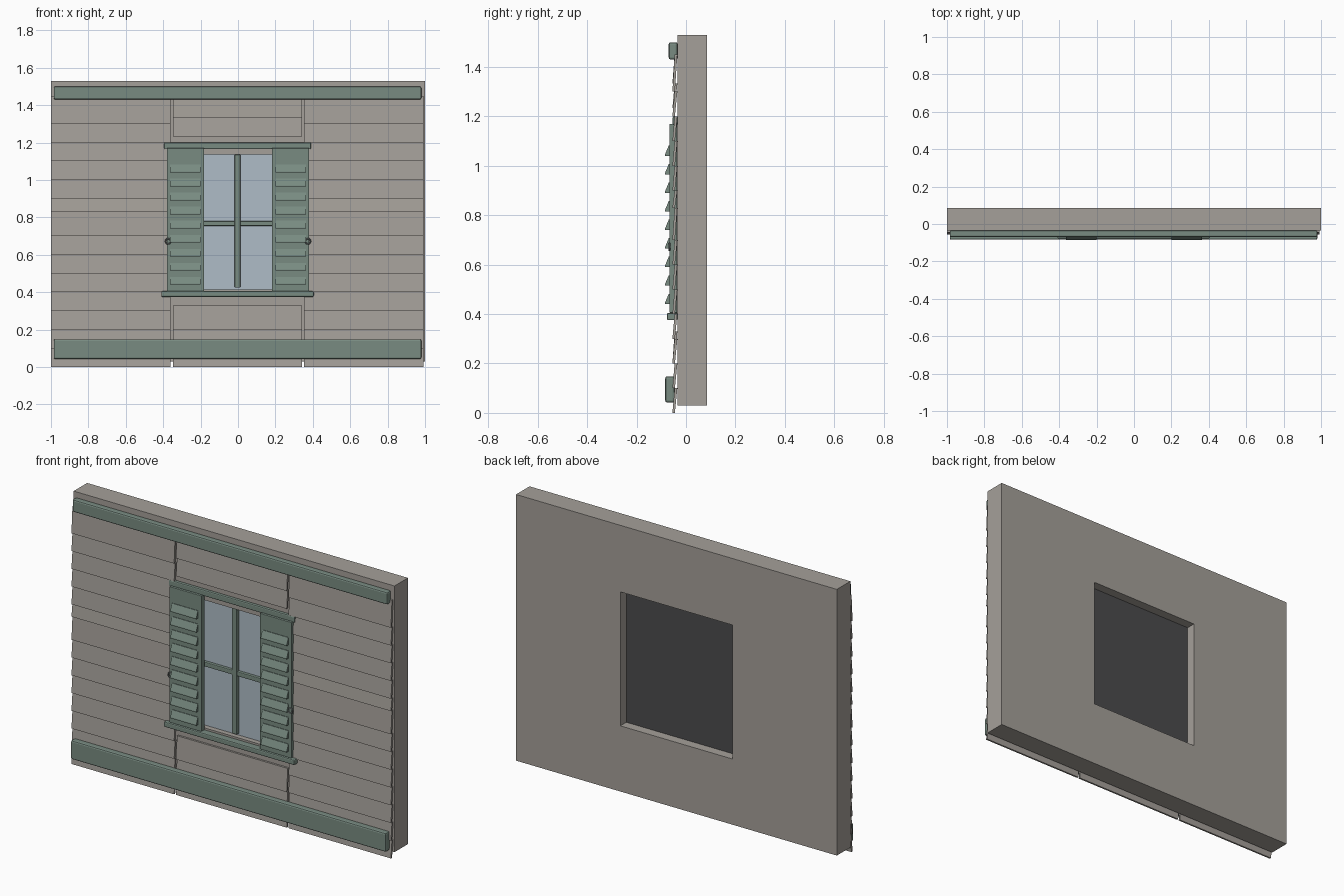
import bpy, bmesh, math

if "Cube" in bpy.data.objects:
    bpy.data.objects.remove(bpy.data.objects["Cube"])


def material(name, rgb):
    m = bpy.data.materials.new(name)
    m.diffuse_color = (*rgb, 1)
    m.use_nodes = True
    m.node_tree.nodes["Principled BSDF"].inputs["Base Color"].default_value = m.diffuse_color
    return m


SIDING = material("weathered siding", (0.375, 0.35, 0.32))
GREEN = material("sage green paint", (0.19, 0.26, 0.222))
GLASS = material("pale glass", (0.43, 0.505, 0.57))
DARK = material("dark backing", (0.07, 0.07, 0.073))
METAL = material("latch metal", (0.16, 0.18, 0.18))


def make(name, verts, faces, mat, bevel=0):
    me = bpy.data.meshes.new(name)
    me.from_pydata(verts, [], faces)
    bm = bmesh.new()
    bm.from_mesh(me)
    bmesh.ops.recalc_face_normals(bm, faces=bm.faces)
    bm.to_mesh(me)
    bm.free()
    me.materials.append(mat)
    ob = bpy.data.objects.new(name, me)
    bpy.context.collection.objects.link(ob)
    if bevel:
        mod = ob.modifiers.new("rounded edges", 'BEVEL')
        mod.width, mod.segments = bevel, 2
    return ob


def extrude_x(name, x0, x1, profile, mat, bevel=0):
    """Extrude a closed (y, z) profile between two x positions."""
    n = len(profile)
    verts = [(x, y, z) for x in (x0, x1) for y, z in profile]
    faces = [tuple(range(n)), tuple(range(n, 2 * n))]
    faces += [(i, (i + 1) % n, n + (i + 1) % n, n + i) for i in range(n)]
    return make(name, verts, faces, mat, bevel)


def box(name, x, y, z, mat, bevel=0):
    prof = [(y[0], z[0]), (y[1], z[0]), (y[1], z[1]), (y[0], z[1])]
    return extrude_x(name, x[0], x[1], prof, mat, bevel)


def ring_frame(name, outer, inner, y, mat):
    """Rectangular slab with a rectangular opening, without seams in depth."""
    verts = []
    for yy in y:
        for x0, x1, z0, z1 in (outer, inner):
            verts += [(x0, yy, z0), (x1, yy, z0), (x1, yy, z1), (x0, yy, z1)]
    faces = []
    for i in range(4):
        j = (i + 1) % 4
        faces += [(i, j, 4 + j, 4 + i), (8 + i, 8 + j, 12 + j, 12 + i),
                  (i, j, 8 + j, 8 + i), (4 + i, 4 + j, 12 + j, 12 + i)]
    return make(name, verts, faces, mat)


# Wall slab with window opening
ring_frame("wall", (-1, 1, 0.03, 1.53), (-0.35, 0.35, 0.40, 1.155),
           (-0.035, 0.085), SIDING)


# Overlapping tilted clapboards
def clapboards(name, x0, x1, levels):
    for i, (a, b) in enumerate(zip(levels, levels[1:])):
        prof = [(-0.055, a), (-0.045, a), (-0.035, b), (-0.046, b)]
        extrude_x(f"{name}_{i}", x0, x1, prof, SIDING)


side_levels = [0.83 if k == 8 else k / 10 for k in range(14)] + [1.45]
clapboards("left_clapboard", -1, -0.36, side_levels)
clapboards("right_clapboard", 0.353, 0.992, side_levels)
clapboards("lower_clapboard", -0.348, 0.342, [0, 0.1, 0.2, 0.33])
clapboards("upper_clapboard", -0.348, 0.342, [1.233, 1.333, 1.45])

# Horizontal trim beams
box("top_beam", (-0.985, 0.98), (-0.07, -0.034), (1.43, 1.5), GREEN, 0.008)
box("bottom_beam", (-0.985, 0.98), (-0.084, -0.046), (0.042, 0.148), GREEN, 0.008)

# Window casing, panes and glazing bars
ring_frame("window_casing", (-0.35, 0.35, 0.40, 1.17),
           (-0.30, 0.30, 0.415, 1.135), (-0.037, 0.025), SIDING)
box("glass", (-0.30, 0.30), (-0.008, 0), (0.415, 1.135), GLASS)
box("dark_backing", (-0.35, 0.35), (0.024, 0.032), (0.40, 1.155), DARK)
box("vertical_bar", (-0.018, 0.013), (-0.03, -0.006), (0.425, 1.135), GREEN, 0.004)
box("horizontal_bar", (-0.30, 0.30), (-0.026, -0.006), (0.754, 0.78), GREEN, 0.004)

# Sill and head moulding
box("sill", (-0.41, 0.405), (-0.077, -0.034), (0.375, 0.405), GREEN, 0.006)
box("head_moulding", (-0.395, 0.39), (-0.054, -0.034), (1.165, 1.2), GREEN, 0.006)

# Louvred shutters with latch rings
for side, s in (("left", -1), ("right", 1)):
    xs = sorted((s * 0.182, s * 0.38))
    box(f"{side}_shutter", xs, (-0.067, -0.036), (0.405, 1.17), GREEN, 0.002)
    slat = sorted((s * 0.201, s * 0.363))
    for k in range(9):
        z = 0.44 + 0.075 * k
        extrude_x(f"{side}_louvre_{k}", slat[0], slat[1],
                  [(-0.085, z), (-0.064, z), (-0.064, z + 0.042),
                   (-0.070, z + 0.042), (-0.085, z + 0.006)], GREEN)
    bpy.ops.mesh.primitive_torus_add(
        location=(s * 0.374, -0.067, 0.672), rotation=(math.pi / 2, 0, 0),
        major_segments=16, minor_segments=6, major_radius=0.014, minor_radius=0.004)
    latch = bpy.context.object
    latch.name = f"{side}_latch"
    latch.data.materials.append(METAL)
    bpy.ops.object.shade_smooth_by_angle()
